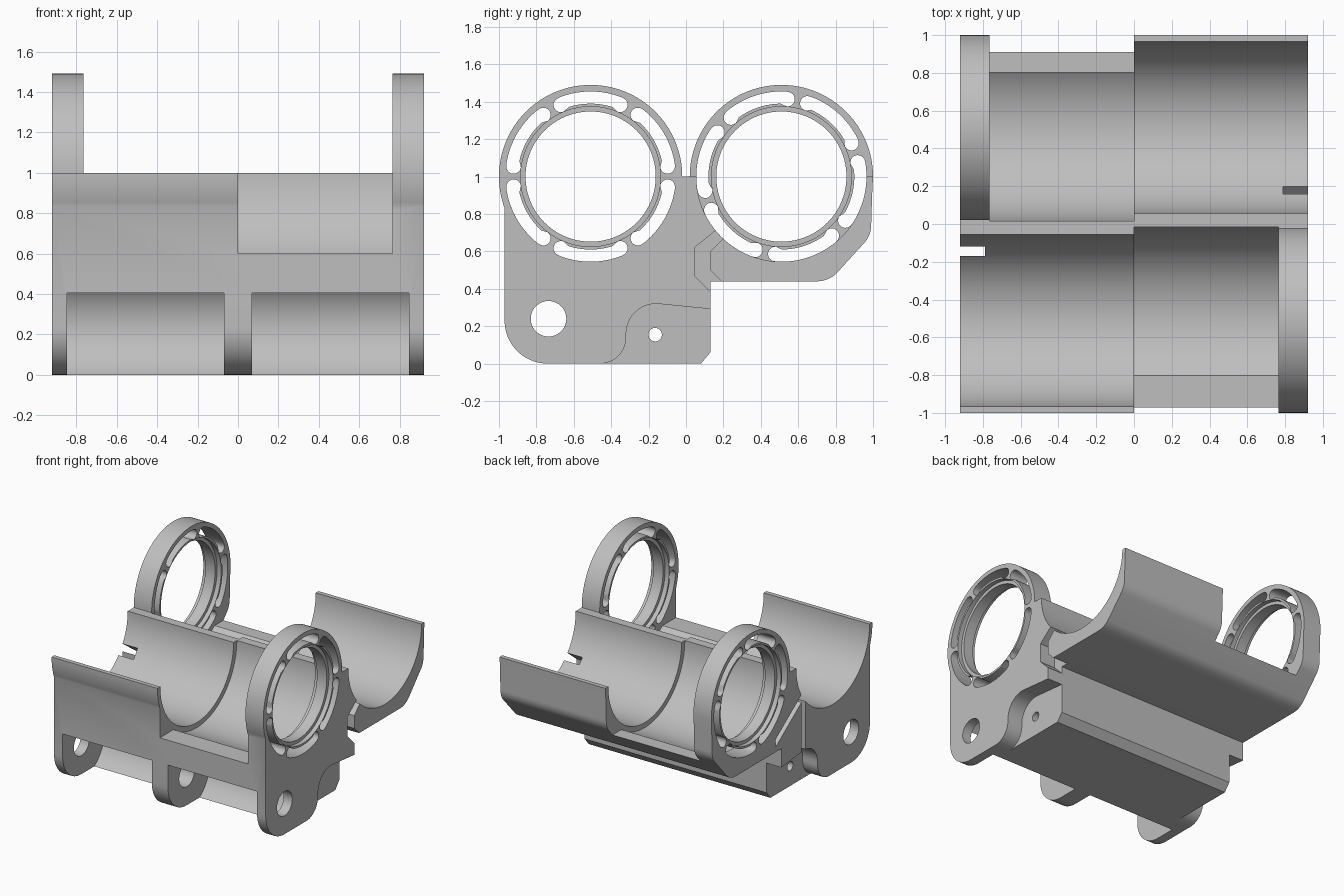
import bpy, bmesh
from math import sin, cos, radians

if "Cube" in bpy.data.objects:
    bpy.data.objects.remove(bpy.data.objects["Cube"])

END = 0.92        # half length of the holder
PLATE = 0.765     # inner face of the ring plates
CLIP = 0.79       # inner end of the strap slots
AXIS = 0.51       # distance of each trough axis from the middle

grey = bpy.data.materials.new("plain_grey")
grey.use_nodes = True
grey.diffuse_color = (0.52, 0.52, 0.52, 1)
grey.node_tree.nodes["Principled BSDF"].inputs["Base Color"].default_value = grey.diffuse_color


def arc(cy, cz, r, a0, a1, n):
    """Points on an arc; angles run from straight up towards +y."""
    step = (a1 - a0) / n
    return [(cy + r * sin(radians(a0 + step * i)), cz + r * cos(radians(a0 + step * i)))
            for i in range(n + 1)]


def circle(cy, cz, r, n=96):
    return arc(cy, cz, r, 0, 360, n)[:-1]


def box(y0, y1, z0, z1):
    return [(y0, z0), (y1, z0), (y1, z1), (y0, z1)]


def prism(name, x0, x1, *outlines):
    """Extrude one or more (y, z) outlines along x."""
    bm = bmesh.new()
    for pts in outlines:
        a = [bm.verts.new((x0, y, z)) for y, z in pts]
        b = [bm.verts.new((x1, y, z)) for y, z in pts]
        bm.faces.new(a)
        bm.faces.new(b[::-1])
        for i in range(len(a)):
            j = (i + 1) % len(a)
            bm.faces.new((a[i], b[i], b[j], a[j]))
    bmesh.ops.recalc_face_normals(bm, faces=bm.faces)
    mesh = bpy.data.meshes.new(name)
    bm.to_mesh(mesh)
    bm.free()
    ob = bpy.data.objects.new(name, mesh)
    mesh.materials.append(grey)
    bpy.context.collection.objects.link(ob)
    return ob


def combine(operation, x0, x1, *outlines):
    """Join a prism to the holder or cut it away."""
    tool = prism("helper", min(x0, x1), max(x0, x1), *outlines)
    tool.hide_render = True
    mod = holder.modifiers.new("shape", "BOOLEAN")
    mod.operation, mod.solver, mod.object = operation, "EXACT", tool
    bpy.context.view_layer.objects.active = holder
    bpy.ops.object.modifier_apply(modifier=mod.name)
    bpy.data.objects.remove(tool)


def cut(x0, x1, *outlines):
    combine("DIFFERENCE", x0, x1, *outlines)


# Main body: both cradles and the lower block in one section
section = arc(-AXIS, 1, 0.49, 270, 250, 8)
section += arc(-0.74, 0.23, 0.23, 270, 180, 16)
section += [(0.08, 0), (0.13, 0.06), (0.13, 0.44)]
section += arc(0.70, 0.59, 0.15, 180, 135, 8)
section += arc(0.85, 0.74, 0.14, 135, 90, 8)
section += [(0.995, 0.9), (1.0, 1.0)]
holder = prism("double_cradle_holder", -END, END, section)

# Troughs: a narrow half, a wide half, and a lowered outer wall on the wide half
for s in (-1, 1):
    y = s * AXIS
    cut(s * (END + 0.02), -s * 0.1, circle(y, 1, 0.455, 128))
    cut(0, -s * PLATE, circle(y, 1, 0.495, 128))
    cut(0, -s * PLATE, box(min(y, s * 1.1), max(y, s * 1.1), 0.6, 1.1))


def slot(cy, mid):
    """Curved ring slot with rounded, slightly wider ends."""
    half, r, w = 22.5, 0.415, 0.039
    a, b = mid - half, mid + half
    right = arc(cy + r * sin(radians(b)), 1 + r * cos(radians(b)), w, b, b + 180, 12)
    left = arc(cy + r * sin(radians(a)), 1 + r * cos(radians(a)), w, a + 180, a + 360, 12)
    return (arc(cy, 1, 0.455, a + 1, b - 1, 16) + right
            + arc(cy, 1, 0.39, b - 5, a + 5, 16) + left)


# Rings at opposite ends, with six slots and an inner lip
for s, turn in ((-1, 0), (1, 42)):
    y = s * AXIS
    inner, outer = -s * PLATE, -s * END
    combine("UNION", inner, outer, arc(y, 1, 0.49, -90, 90, 64))
    start, stop = -s * 0.74, -s * 0.95
    cut(start, stop, circle(y, 1, 0.348))
    cut(start, -s * 0.80, circle(y, 1, 0.374))
    cut(-s * 0.885, stop, circle(y, 1, 0.374))
    cut(start, stop, *[slot(y, turn + 60 * k) for k in range(6)])

# Roller bays between the three legs, and the two through holes
for s in (-1, 1):
    cut(s * 0.07, s * 0.845, circle(-0.735, 0.24, 0.287))
cut(-1, 1, circle(-0.735, 0.24, 0.095, 48))
cut(-1, 1, circle(-0.165, 0.155, 0.036, 32))

# Stepped recess at both ends of the lower block
recess = arc(-0.46, 0.14, 0.14, 180, 90, 12)
recess += arc(-0.16, 0.16, 0.16, 270, 366, 16)
recess += [(0.2, 0.285), (0.2, -0.05), (-0.46, -0.05)]
for s in (-1, 1):
    cut(s * CLIP, s * 0.95, recess)

# Strap slot wrapping under the rear cradle
strap = [(0.17, 0.72), (0.045, 0.62), (0.045, 0.47), (0.14, 0.375),
         (0.2, 0.43), (0.13, 0.5), (0.13, 0.6), (0.23, 0.7)]
cut(CLIP, 0.95, strap)

# Strap slots behind the front cradle
cut(-0.95, -CLIP, box(-0.17, -0.12, 0.28, 0.8))
cut(-0.95, -CLIP, [(-0.15, 0.73), (0.2, 0.48), (0.2, 0.54), (-0.15, 0.79)])

# Smooth curved walls, keep edges sharp
bpy.ops.object.select_all(action="DESELECT")
holder.select_set(True)
bpy.context.view_layer.objects.active = holder
bpy.ops.object.shade_smooth_by_angle(angle=radians(30))
